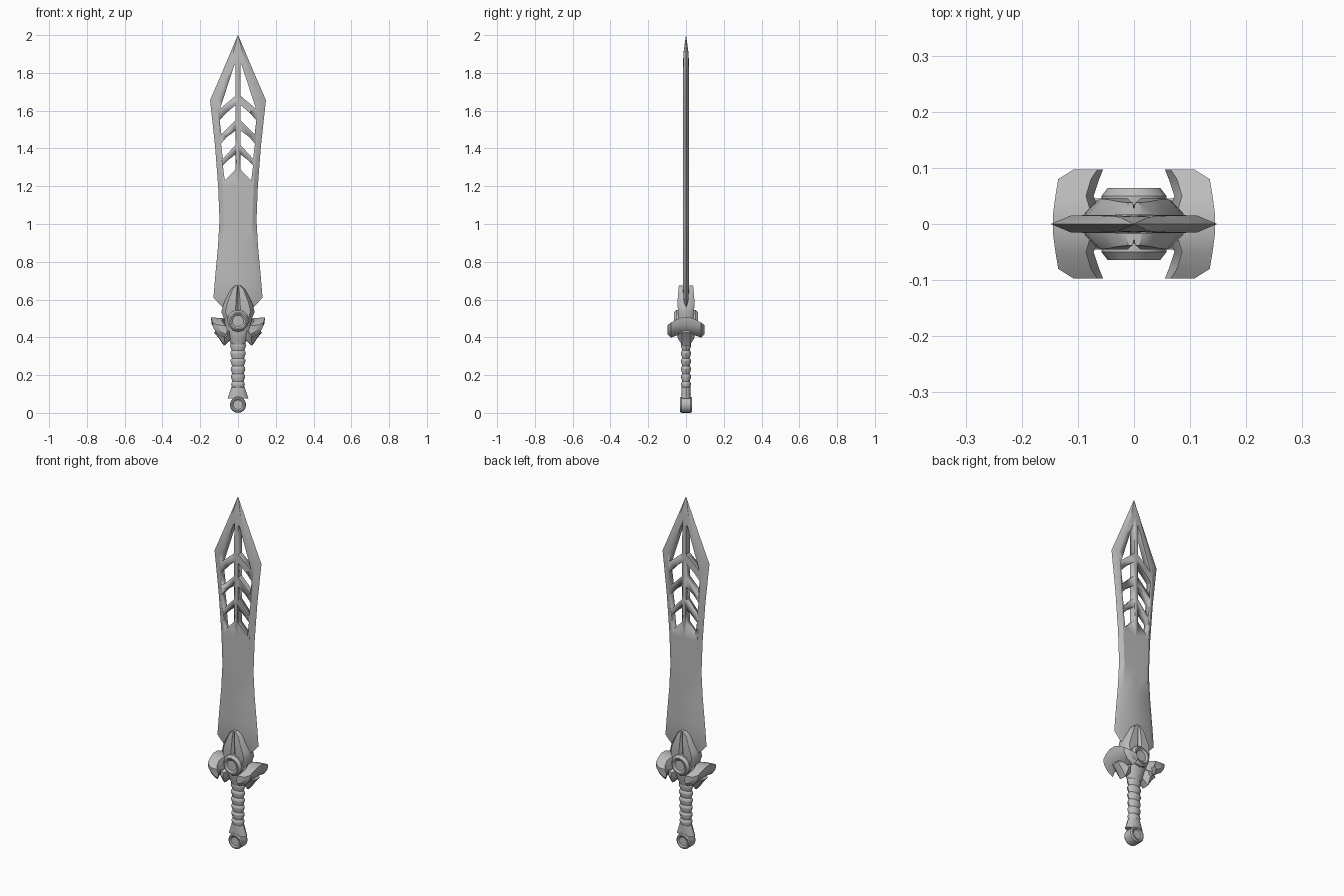
import bpy, bmesh, math

steel = bpy.data.materials.new("grey steel")
steel.diffuse_color = (0.5, 0.5, 0.5, 1)


def loft(name, rings, angle=35):
    """Closed solid skinned through rings that share one point count."""
    bm = bmesh.new()
    rows = [[bm.verts.new(p) for p in ring] for ring in rings]
    n = len(rows[0])
    for a, b in zip(rows, rows[1:]):
        for i in range(n):
            j = (i + 1) % n
            bm.faces.new((a[i], a[j], b[j], b[i]))
    bm.faces.new(rows[0])
    bm.faces.new(rows[-1])
    bmesh.ops.remove_doubles(bm, verts=bm.verts, dist=1e-5)
    bmesh.ops.recalc_face_normals(bm, faces=bm.faces)
    me = bpy.data.meshes.new(name)
    bm.to_mesh(me)
    bm.free()
    me.materials.append(steel)
    ob = bpy.data.objects.new(name, me)
    bpy.context.collection.objects.link(ob)
    bpy.ops.object.select_all(action='DESELECT')
    ob.select_set(True)
    bpy.context.view_layer.objects.active = ob
    bpy.ops.object.shade_smooth_by_angle(angle=math.radians(angle))
    return ob


def oval(rx, ry, z, n=14):
    return [(rx * math.cos(2 * math.pi * i / n), ry * math.sin(2 * math.pi * i / n), z)
            for i in range(n)]


def disc(r, y, cz, n=12):
    return [(r * math.cos(2 * math.pi * i / n), y, cz + r * math.sin(2 * math.pi * i / n))
            for i in range(n)]


# Blade: height, half width, half width of the flat, half thickness
rows = [(0.545, 0.07, 0.05, 0.004), (0.61, 0.13, 0.095, 0.015), (0.73, 0.12, 0.088, 0.017),
        (0.88, 0.106, 0.08, 0.017), (1.02, 0.098, 0.076, 0.017), (1.2, 0.105, 0.083, 0.017),
        (1.42, 0.122, 0.098, 0.017), (1.655, 0.148, 0.112, 0.017), (1.78, 0.094, 0.068, 0.017),
        (1.9, 0.043, 0.027, 0.014), (2.0, 0.001, 0.0005, 0.0005)]
blade = loft("blade", [[(-w, 0, z), (-f, -t * 0.9, z), (0, -t, z), (f, -t * 0.9, z),
                        (w, 0, z), (f, t * 0.9, z), (0, t, z), (-f, t * 0.9, z)]
                       for z, w, f, t in rows], 30)

# Slanted slots cut through the blade on both sides of the centre rib
slots = [[(0.012, 1.85), (0.02, 1.84), (0.095, 1.61), (0.012, 1.68)],
         [(0.012, 1.63), (0.06, 1.59), (0.097, 1.55), (0.088, 1.475), (0.012, 1.55)],
         [(0.012, 1.495), (0.06, 1.46), (0.09, 1.425), (0.08, 1.345), (0.012, 1.42)],
         [(0.012, 1.37), (0.05, 1.34), (0.08, 1.31), (0.07, 1.23), (0.012, 1.29)]]
for side in (-1, 1):
    for slot in slots:
        cutter = loft("slot_cutter", [[(side * x, y, z) for x, z in slot] for y in (-0.1, 0.1)])
        cutter.hide_render = True
        mod = blade.modifiers.new("slot", 'BOOLEAN')
        mod.operation = 'DIFFERENCE'
        mod.solver = 'EXACT'
        mod.object = cutter
        bpy.context.view_layer.objects.active = blade
        bpy.ops.object.modifier_apply(modifier=mod.name)
        bpy.data.objects.remove(cutter)

# Collar holding the blade, with a groove down the middle of each side
rings = []
for z, w, d in [(0.44, 0.05, 0.035), (0.535, 0.088, 0.042), (0.575, 0.078, 0.045),
                (0.62, 0.056, 0.043), (0.655, 0.038, 0.04), (0.674, 0.014, 0.038)]:
    half = [(-w, -d * 0.45), (-w * 0.75, -d), (-w * 0.15, -d), (0, -d + 0.012),
            (w * 0.15, -d), (w * 0.75, -d), (w, -d * 0.45)]
    rings.append([(x, y, z) for x, y in half] + [(-x, -y, z) for x, y in half])
loft("blade_collar", rings, 40)

# Guard hub under the collar
loft("guard_hub", [oval(0.035, 0.026, 0.36), oval(0.05, 0.034, 0.39), oval(0.07, 0.045, 0.44),
                   oval(0.075, 0.045, 0.5), oval(0.06, 0.035, 0.55)])

# Round boss with a dished face at the front and back
loft("round_boss", [disc(r, y, 0.487) for r, y in
                    [(0.03, -0.056), (0.04, -0.064), (0.047, -0.064), (0.058, -0.05), (0.058, -0.03),
                     (0.058, 0.03), (0.058, 0.05), (0.047, 0.064), (0.04, 0.064), (0.03, 0.056)]])

# Curved guard wings: y, inner x, outer x, top z, bottom z
sections = [(0.097, 0.055, 0.108, 0.465, 0.415), (0.08, 0.062, 0.135, 0.478, 0.398),
            (0.05, 0.072, 0.14, 0.495, 0.41), (0.02, 0.06, 0.144, 0.506, 0.405)]
sections += [(-y, *rest) for y, *rest in reversed(sections)]
fin = [(0.035, 0.44), (0.10, 0.455), (0.127, 0.425), (0.105, 0.40), (0.074, 0.355), (0.04, 0.385)]
for side, label in ((-1, "left"), (1, "right")):
    rings = []
    for y, a, b, top, low in sections:
        w, h = b - a, top - low
        rings.append([(side * x, y, z) for x, z in
                      [(a + 0.2 * w, top - 0.05 * h), (b, top), (b - 0.06 * w, top - 0.35 * h),
                       (b - 0.35 * w, low + 0.25 * h), (a + 0.15 * w, low), (a, low + 0.45 * h)]])
    loft(label + "_guard_wing", rings)
    # Smaller fin tucked below the wing
    rings = [[(side * (0.07 + (x - 0.07) * s), y, 0.42 + (z - 0.42) * s) for x, z in fin]
             for y, s in [(-0.045, 0.35), (-0.02, 0.95), (0, 1), (0.02, 0.95), (0.045, 0.35)]]
    loft(label + "_guard_fin", rings)

# Grip made of stacked flared segments
rings = []
for i in range(7):
    z = 0.125 + i * 0.041
    r = 0.036 + 0.0012 * i
    rings += [oval(r * 0.8, 0.02, z), oval(r, 0.027, z + 0.024), oval(r * 0.97, 0.026, z + 0.034)]
loft("grip", rings)

# Pommel collar flaring down over a round pommel
loft("pommel_collar", [oval(0.056, 0.024, 0.075), oval(0.047, 0.026, 0.1),
                       oval(0.036, 0.024, 0.135), oval(0.025, 0.018, 0.14)])
loft("pommel", [disc(r, y, 0.043, 16) for r, y in
                [(0.025, -0.026), (0.032, -0.031), (0.038, -0.031), (0.043, -0.024),
                 (0.043, 0.024), (0.038, 0.031), (0.032, 0.031), (0.025, 0.026)]])
